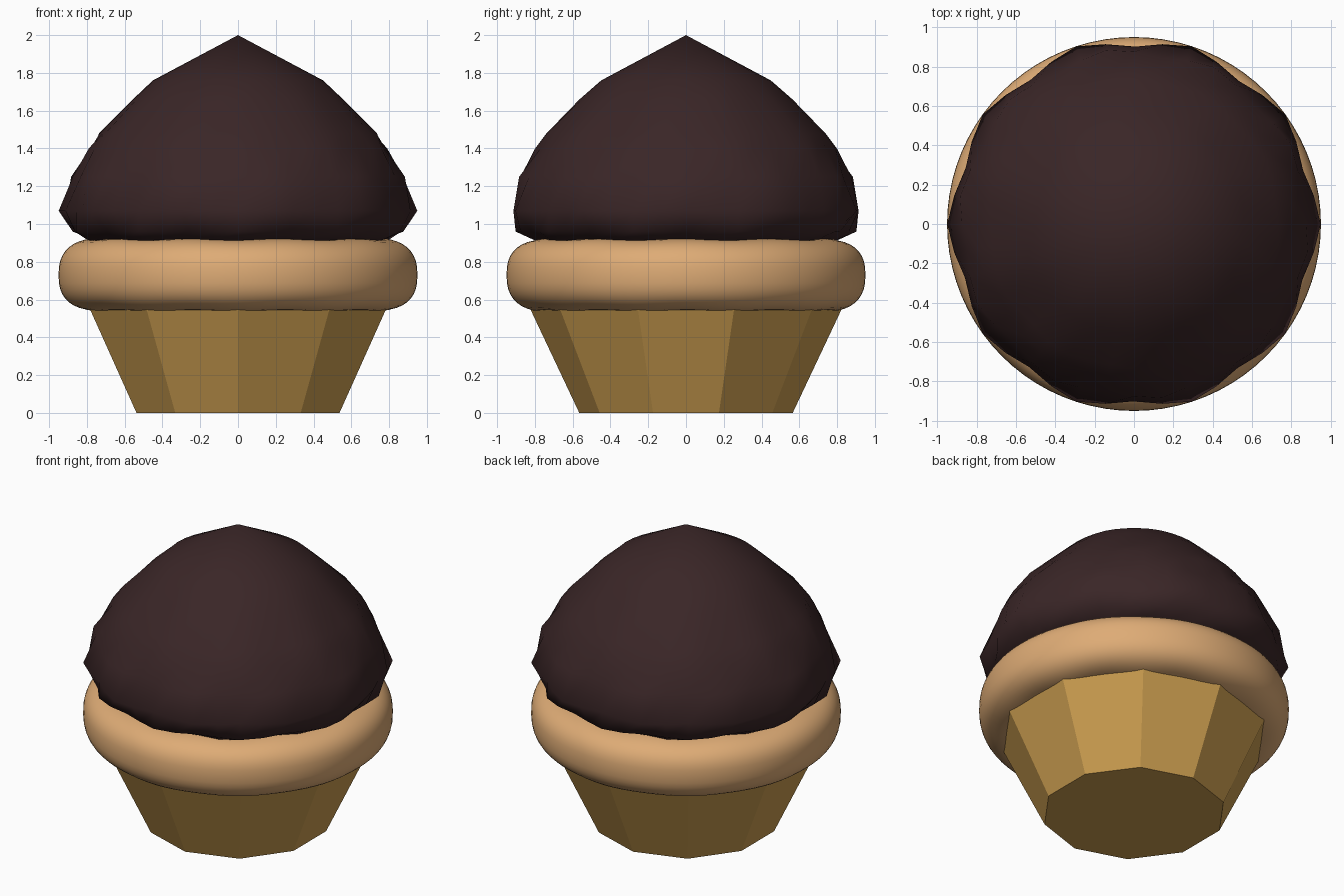
import bpy, bmesh, math

cube = bpy.data.objects.get("Cube")
if cube:
    bpy.data.objects.remove(cube)


def material(name, color):
    m = bpy.data.materials.new(name)
    m.use_nodes = True
    m.diffuse_color = (*color, 1)
    m.node_tree.nodes["Principled BSDF"].inputs["Base Color"].default_value = (*color, 1)
    return m


def lathe(name, profile, sides, start, shape, mat, smooth):
    """Stack rings from (radius, z) points; shape() adjusts each point; ends are capped."""
    bm = bmesh.new()
    rings = []
    for r, z in profile:
        ring = []
        for i in range(sides):
            a = start + math.tau * i / sides
            rr, zz = shape(r, z, a)
            ring.append(bm.verts.new((rr * math.cos(a), rr * math.sin(a), zz)))
        rings.append(ring)
    for low, high in zip(rings, rings[1:]):
        for i in range(sides):
            j = (i + 1) % sides
            bm.faces.new((low[i], low[j], high[j], high[i]))
    bm.faces.new(rings[0][::-1])
    bm.faces.new(rings[-1])
    bmesh.ops.remove_doubles(bm, verts=bm.verts, dist=0.0005)
    bmesh.ops.recalc_face_normals(bm, faces=bm.faces)
    mesh = bpy.data.meshes.new(name)
    bm.to_mesh(mesh)
    bm.free()
    mesh.materials.append(mat)
    obj = bpy.data.objects.new(name, mesh)
    bpy.context.collection.objects.link(obj)
    if smooth:
        bpy.ops.object.select_all(action='DESELECT')
        obj.select_set(True)
        bpy.context.view_layer.objects.active = obj
        bpy.ops.object.shade_smooth_by_angle(angle=math.radians(smooth))
    return obj


wrapper_tan = material("wrapper tan", (0.60, 0.34, 0.08))
sponge = material("sponge", (0.73, 0.41, 0.18))
chocolate = material("chocolate", (0.042, 0.019, 0.020))

# Ten-sided paper cup
lathe("paper_cup", [(0.565, 0), (0.834, 0.57)], 10, math.pi / 2,
      lambda r, z, a: (r, z), wrapper_tan, 0)


# Puffy cake rim with a rounded-box section and a slightly wavy top and bottom
def power(v, p):
    return math.copysign(abs(v) ** p, v)


section = []
for k in range(21):
    t = -math.pi / 2 + math.pi * k / 20
    section.append((0.71 + 0.24 * power(math.cos(t), 0.75), 0.73 + 0.192 * power(math.sin(t), 0.8)))
lathe("cake_rim", section, 80, 0,
      lambda r, z, a: (r, z + 0.005 * math.cos(10 * a) * (0.95 - r) / 0.24),
      sponge, 40)

# Swirled frosting: lobes fade and twist toward the peak
outline = [(0.70, 0.87), (0.80, 0.92), (0.88, 0.96), (0.925, 1.07), (0.875, 1.25), (0.79, 1.40),
           (0.735, 1.48), (0.56, 1.66), (0.45, 1.76), (0, 2.0)]


def swirl(r, z, a):
    phase = (a - 2.6 * (z - 1.07)) * 10
    bulge = 0.026 * max(0, min(1, (1.85 - z) / 0.7))
    return r * (1 + bulge * math.cos(phase)), z


lathe("frosting", outline, 40, 0, swirl, chocolate, 50)
